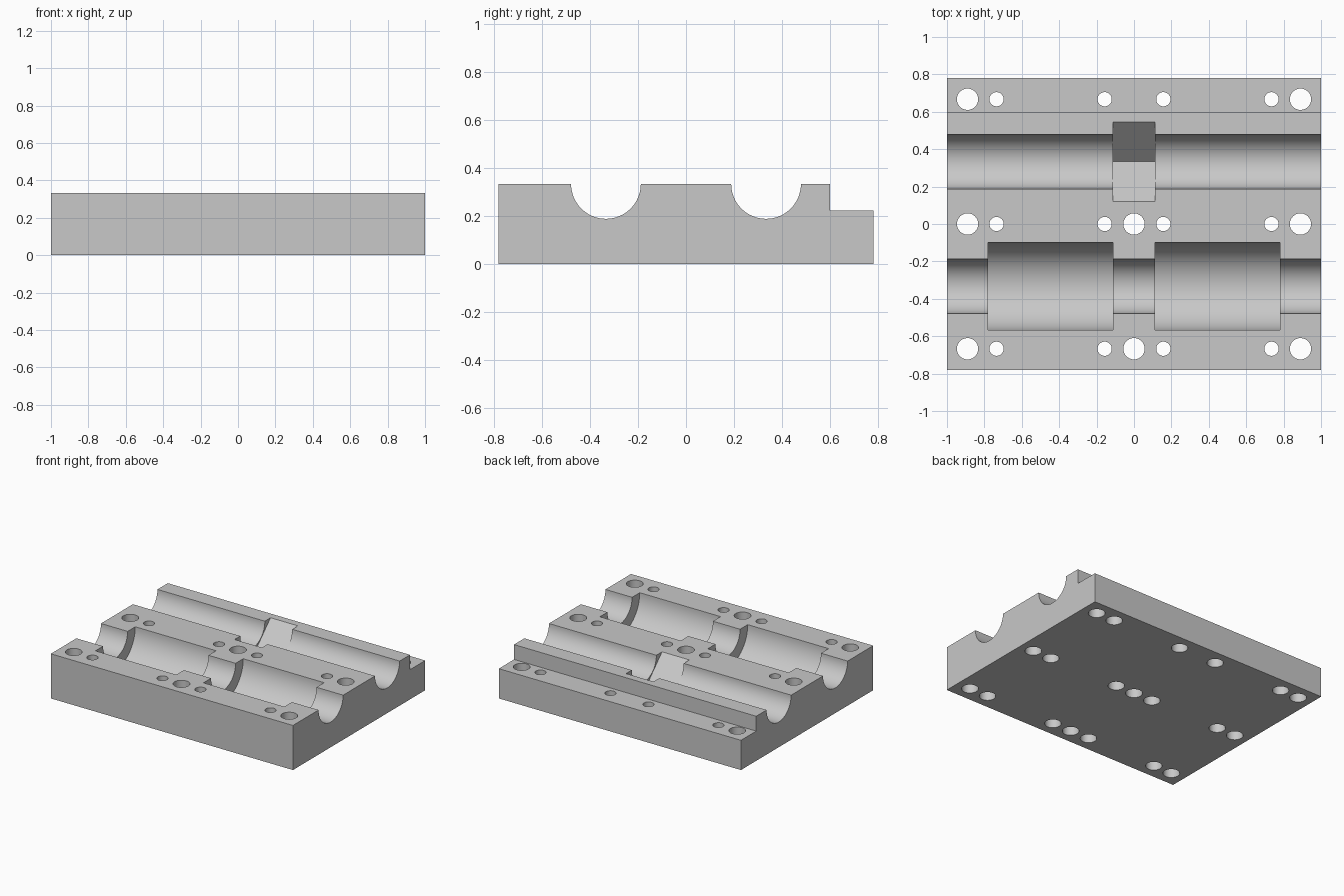
import bpy, bmesh, math
from mathutils import Matrix

cube = bpy.data.objects.get("Cube")
if cube:
    bpy.data.objects.remove(cube, do_unlink=True)

TOP, STEP, HALF_Y = 0.333, 0.222, 0.78
GROOVE_Y, GROOVE_R, POCKET_R = 0.333, 0.145, 0.235
ROW = 0.667

grey = bpy.data.materials.new("plain grey")
grey.use_nodes = True
colour = (0.58, 0.58, 0.58, 1)
grey.diffuse_color = colour
grey.node_tree.nodes["Principled BSDF"].inputs["Base Color"].default_value = colour


def make_object(name, bm):
    bmesh.ops.recalc_face_normals(bm, faces=bm.faces)
    mesh = bpy.data.meshes.new(name)
    bm.to_mesh(mesh)
    bm.free()
    mesh.materials.append(grey)
    obj = bpy.data.objects.new(name, mesh)
    bpy.context.collection.objects.link(obj)
    return obj


def add_prism(bm, profile, x0, x1):
    """Extrude a closed (y, z) profile along x."""
    face = bm.faces.new([bm.verts.new((x0, y, z)) for y, z in profile])
    out = bmesh.ops.extrude_face_region(bm, geom=[face])
    verts = [v for v in out["geom"] if isinstance(v, bmesh.types.BMVert)]
    bmesh.ops.translate(bm, verts=verts, vec=(x1 - x0, 0, 0))


def arc(cy, r, start, end, n):
    return [(cy + r * math.cos(a), TOP + r * math.sin(a))
            for a in (start + (end - start) * i / n for i in range(n + 1))]


def hole_cutter(name, places, r, z0, z1):
    bm = bmesh.new()
    for x, y in places:
        bmesh.ops.create_cone(bm, cap_ends=True, segments=40, radius1=r, radius2=r,
                              depth=z1 - z0,
                              matrix=Matrix.Translation((x, y, (z0 + z1) / 2)))
    return make_object(name, bm)


# Block with two round channels and a lowered rear ledge
profile = [(-HALF_Y, 0), (-HALF_Y, TOP)]
for cy in (-GROOVE_Y, GROOVE_Y):
    profile += arc(cy, GROOVE_R, math.pi, 2 * math.pi, 32)
profile += [(0.6, TOP), (0.6, STEP), (HALF_Y, STEP), (HALF_Y, 0)]
bm = bmesh.new()
add_prism(bm, profile, -1, 1)
block = make_object("clamp_block", bm)

# Wide bearing pockets in the front channel
bm = bmesh.new()
for x0, x1 in ((-0.78, -0.112), (0.112, 0.78)):
    add_prism(bm, arc(-GROOVE_Y, POCKET_R, 0, 2 * math.pi, 80)[:-1], x0, x1)
cutters = [make_object("pocket_cutter", bm)]

# V-shaped notch in the rear channel
bm = bmesh.new()
add_prism(bm, arc(GROOVE_Y, 0.2125, 0, 2 * math.pi, 4)[:-1], -0.113, 0.113)
cutters.append(make_object("notch_cutter", bm))

# Bolt holes, and screw holes counterbored from below
rows = (-ROW, 0, ROW)
bolts = [(x, y) for y in rows for x in (-0.89, 0, 0.89) if x or y < ROW]
screws = [(x, y) for y in rows for x in (-0.735, -0.157, 0.157, 0.735)]
cutters.append(hole_cutter("bolt_hole_cutter", bolts, 0.057, -0.1, 0.5))
cutters.append(hole_cutter("screw_hole_cutter", screws, 0.038, -0.1, 0.5))
cutters.append(hole_cutter("counterbore_cutter", screws, 0.056, -0.1, 0.11))

bpy.ops.object.select_all(action="DESELECT")
block.select_set(True)
bpy.context.view_layer.objects.active = block
for cutter in cutters:
    cutter.hide_render = True
    mod = block.modifiers.new(cutter.name, "BOOLEAN")
    mod.operation = "DIFFERENCE"
    mod.solver = "EXACT"
    mod.object = cutter
    bpy.ops.object.modifier_apply(modifier=mod.name)
    bpy.data.objects.remove(cutter, do_unlink=True)

bpy.ops.object.shade_smooth_by_angle(angle=math.radians(30))
